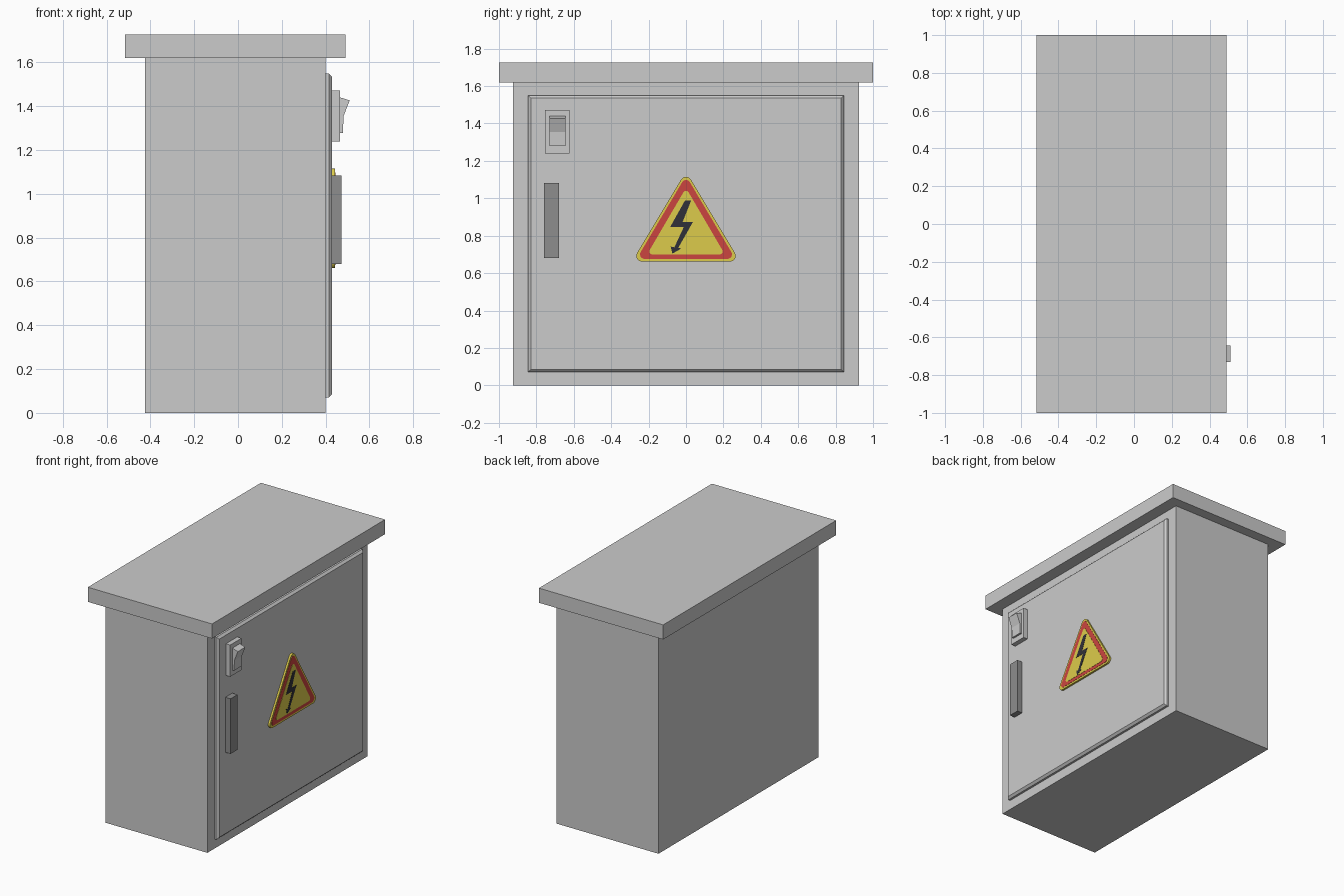
import bpy, bmesh, math
from mathutils import Vector

if "Cube" in bpy.data.objects:
    bpy.data.objects.remove(bpy.data.objects["Cube"])


def material(name, rgb):
    m = bpy.data.materials.new(name)
    m.diffuse_color = (*rgb, 1)
    m.use_nodes = True
    m.node_tree.nodes["Principled BSDF"].inputs["Base Color"].default_value = m.diffuse_color
    return m


YELLOW = material("yellow", (0.72, 0.60, 0.07))
RED = material("red", (0.60, 0.06, 0.05))
BLACK = material("black", (0.03, 0.03, 0.04))
DARK = material("dark_grey", (0.27, 0.27, 0.27))


def finish(name, bm, mat=None):
    bmesh.ops.recalc_face_normals(bm, faces=bm.faces)
    me = bpy.data.meshes.new(name)
    bm.to_mesh(me)
    bm.free()
    ob = bpy.data.objects.new(name, me)
    bpy.context.collection.objects.link(ob)
    if mat:
        me.materials.append(mat)
    return ob


def box(name, x, y, z, mat=None, chamfer=0):
    """Box from (min, max) ranges; chamfer only rims the +x face."""
    bm = bmesh.new()
    bmesh.ops.create_cube(bm, size=1)
    for v in bm.verts:
        v.co = [r[0] + (c + 0.5) * (r[1] - r[0]) for c, r in zip(v.co, (x, y, z))]
    if chamfer:
        rim = [e for e in bm.edges if all(abs(v.co.x - x[1]) < 1e-5 for v in e.verts)]
        bmesh.ops.bevel(bm, geom=rim, offset=chamfer, segments=1, affect='EDGES')
    return finish(name, bm, mat)


def prism(name, points, offset, mat=None):
    """Extrude a planar outline of 3D points along offset."""
    bm = bmesh.new()
    face = bm.faces.new([bm.verts.new(p) for p in points])
    ext = bmesh.ops.extrude_face_region(bm, geom=[face], use_keep_orig=True)
    verts = [g for g in ext["geom"] if isinstance(g, bmesh.types.BMVert)]
    bmesh.ops.translate(bm, verts=verts, vec=offset)
    return finish(name, bm, mat)


def rounded_triangle(half_width, bottom, top, r, steps=6):
    """Upright triangle outline in (y, z) with rounded corners."""
    core = [Vector(p) for p in ((-half_width + r, bottom + r),
                                (half_width - r, bottom + r), (0, top - r))]
    normals = []
    for i in range(3):
        d = core[(i + 1) % 3] - core[i]
        normals.append(math.atan2(-d.x, d.y))
    pts = []
    for i in range(3):
        a, b = normals[i - 1], normals[i]
        sweep = (b - a) % (2 * math.pi)
        for k in range(steps + 1):
            t = a + sweep * k / steps
            pts.append(core[i] + r * Vector((math.cos(t), math.sin(t))))
    return pts


# cabinet body, roof and chamfered door
box("cabinet_body", (-0.425, 0.40), (-0.925, 0.925), (0, 1.625))
box("roof", (-0.515, 0.49), (-1, 1), (1.62, 1.727))
box("door", (0.39, 0.43), (-0.845, 0.845), (0.07, 1.55), chamfer=0.015)

# handle and switch
box("door_handle", (0.425, 0.472), (-0.76, -0.68), (0.68, 1.083), DARK)
box("switch_plate", (0.425, 0.465), (-0.754, -0.623), (1.24, 1.472))
rocker = [(0.46, 1.44), (0.468, 1.44), (0.51, 1.427), (0.482, 1.355),
          (0.479, 1.279), (0.46, 1.279)]
prism("switch_rocker", [(x, -0.73, z) for x, z in rocker], (0, 0.086, 0))

# warning sign: stacked rounded triangles
layers = (("sign_plate", 0.266, 0.662, 1.115, 0.03, 0.444, YELLOW),
          ("sign_red_border", 0.246, 0.676, 1.098, 0.024, 0.4455, RED),
          ("sign_yellow_field", 0.196, 0.70, 1.04, 0.016, 0.447, YELLOW))
for name, w, z0, z1, r, front, mat in layers:
    outline = rounded_triangle(w, z0, z1, r)
    prism(name, [(0.425, p.x, p.y) for p in outline], (front - 0.425, 0, 0), mat)

# lightning bolt with arrow tip
bolt = [(-0.006, 0.987), (0.027, 0.987), (-0.018, 0.873), (0.037, 0.873),
        (-0.042, 0.734), (-0.024, 0.732), (-0.073, 0.704), (-0.082, 0.742),
        (-0.062, 0.738), (-0.012, 0.846), (-0.085, 0.846)]
prism("lightning_bolt", [(0.44, y, z) for y, z in bolt], (0.0085, 0, 0), BLACK)
